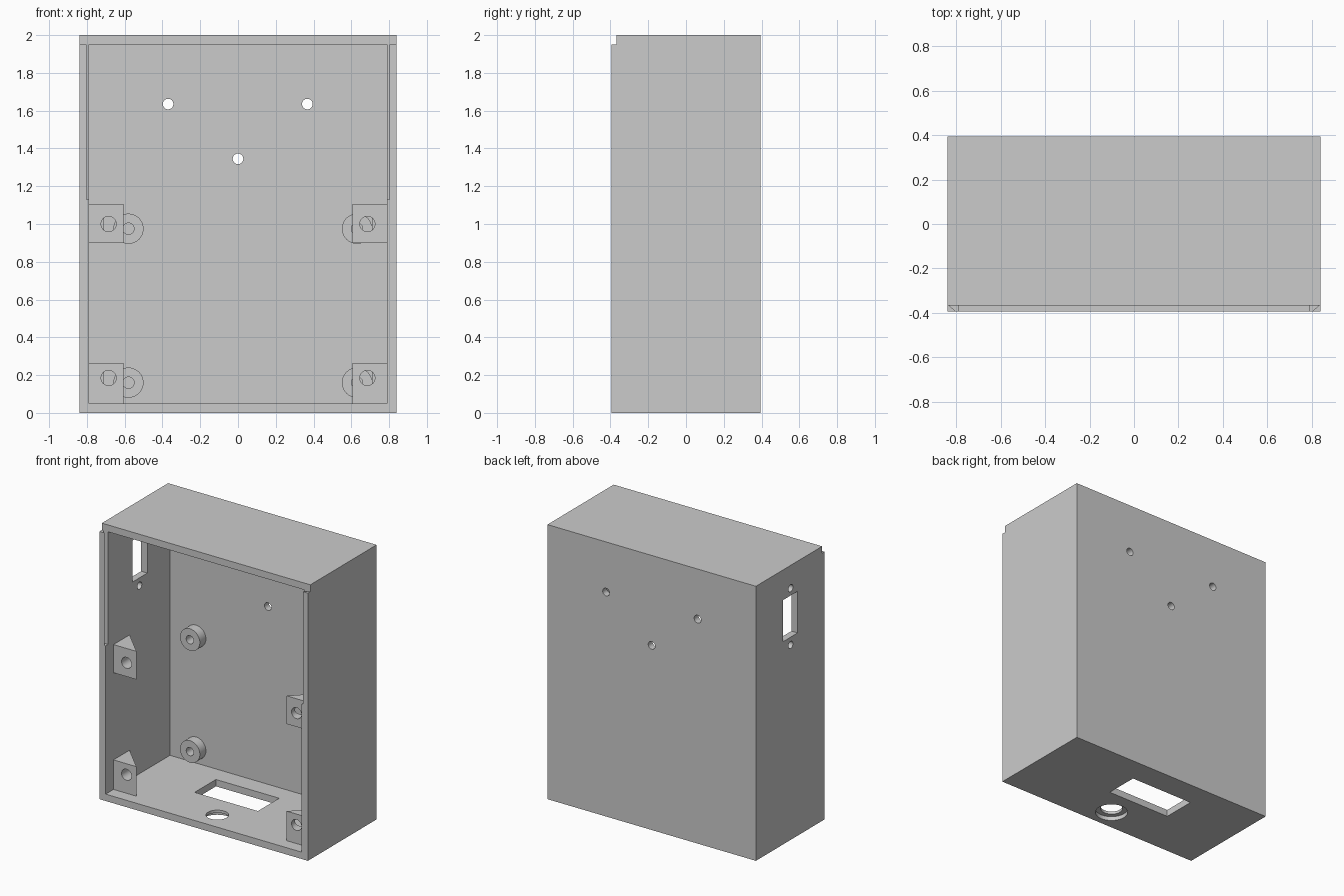
import bpy, bmesh, math
from mathutils import Matrix

if "Cube" in bpy.data.objects:
    bpy.data.objects.remove(bpy.data.objects["Cube"], do_unlink=True)

W, D, H, T = 0.84, 0.395, 2.0, 0.05      # half width, half depth, height, wall
LIP = -0.367                             # depth of the lid seat


def add_object(name, bm):
    bmesh.ops.recalc_face_normals(bm, faces=bm.faces[:])
    mesh = bpy.data.meshes.new(name)
    bm.to_mesh(mesh)
    bm.free()
    obj = bpy.data.objects.new(name, mesh)
    bpy.context.collection.objects.link(obj)
    return obj


def box(name, lo, hi):
    bm = bmesh.new()
    bmesh.ops.create_cube(bm, size=1)
    for v in bm.verts:
        v.co = [lo[i] if v.co[i] < 0 else hi[i] for i in range(3)]
    return add_object(name, bm)


def cylinder(name, center, radius, length, axis):
    bm = bmesh.new()
    bmesh.ops.create_cone(bm, cap_ends=True, segments=40, radius1=radius,
                          radius2=radius, depth=length)
    turn = {"x": Matrix.Rotation(math.pi / 2, 4, "Y"),
            "y": Matrix.Rotation(math.pi / 2, 4, "X"),
            "z": Matrix.Identity(4)}[axis]
    bm.transform(Matrix.Translation(center) @ turn)
    return add_object(name, bm)


def prism(name, outline, z0, z1):
    bm = bmesh.new()
    face = bm.faces.new([bm.verts.new((x, y, z0)) for x, y in outline])
    top = bmesh.ops.extrude_face_region(bm, geom=[face])["geom"]
    for v in top:
        if isinstance(v, bmesh.types.BMVert):
            v.co.z = z1
    return add_object(name, bm)


def cut(obj, cutter):
    cutter.hide_render = True
    mod = obj.modifiers.new("cut", "BOOLEAN")
    mod.operation = "DIFFERENCE"
    mod.solver = "EXACT"
    mod.object = cutter
    bpy.context.view_layer.objects.active = obj
    bpy.ops.object.modifier_apply(modifier=mod.name)
    bpy.data.objects.remove(cutter, do_unlink=True)


def finish(obj):
    bpy.ops.object.select_all(action="DESELECT")
    obj.select_set(True)
    bpy.context.view_layer.objects.active = obj
    bpy.ops.object.shade_smooth_by_angle(angle=math.radians(30))


# Open-fronted shell
shell = box("enclosure_shell", (-W, -D, 0), (W, D, H))
cut(shell, box("cavity", (T - W, -D - 0.1, T), (W - T, D - T, H - T)))

# Seat for the sliding lid: set-back top edge and dovetail grooves
cut(shell, box("lid_seat", (-1, -D - 0.1, H - T), (1, LIP, H + 0.1)))
for s in (-1, 1):
    groove = [(s * 0.77, -D - 0.01), (s * 0.79, -D - 0.01),
              (s * 0.832, LIP), (s * 0.77, LIP)]
    cut(shell, prism("groove", groove, 1.13, H - T + 0.01))

# Mounting holes in the back wall
for x, z in ((-0.37, 1.635), (0.367, 1.635), (0, 1.345)):
    cut(shell, cylinder("back_hole", (x, D, z), 0.028, 0.3, "y"))

# Connector slot and its screw holes in the right wall
cut(shell, box("side_slot", (-W - 0.1, -0.085, 1.477), (-W + 0.1, 0.085, 1.78)))
for z in (1.42, 1.833):
    cut(shell, cylinder("side_hole", (-W, -0.005, z), 0.026, 0.3, "x"))

# Floor window and counterbored cable hole
cut(shell, box("floor_window", (-0.325, -0.035, -0.1), (0.185, 0.21, 0.1)))
cut(shell, cylinder("cable_hole", (0, -0.238, 0), 0.075, 0.3, "z"))
cut(shell, cylinder("counterbore", (0, -0.238, -0.035), 0.11, 0.13, "z"))
finish(shell)

# Triangular lid screw lugs on the side walls
for side, s in (("right", -1), ("left", 1)):
    wall, front, reach = W - T, -0.305, 0.185
    outline = [(s * (wall + 0.01), front), (s * (wall - reach), front),
               (s * wall, front + reach), (s * (wall + 0.01), front + reach)]
    for level, z0, z1, hole in (("upper", 0.9, 1.105, 1.0),
                                ("lower", T, 0.265, 0.185)):
        lug = prism(f"{level}_{side}_lug", outline, z0, z1)
        cut(lug, cylinder("screw_hole", (s * 0.685, front, hole), 0.04, 0.21, "y"))
        finish(lug)

# Board standoffs on the back wall
for side, x in (("right", -0.58), ("left", 0.63)):
    for level, z in (("upper", 0.975), ("lower", 0.16)):
        post = cylinder(f"{level}_{side}_standoff", (x, 0.315, z), 0.08, 0.08, "y")
        cut(post, cylinder("pilot_hole", (x, 0.275, z), 0.03, 0.13, "y"))
        finish(post)
